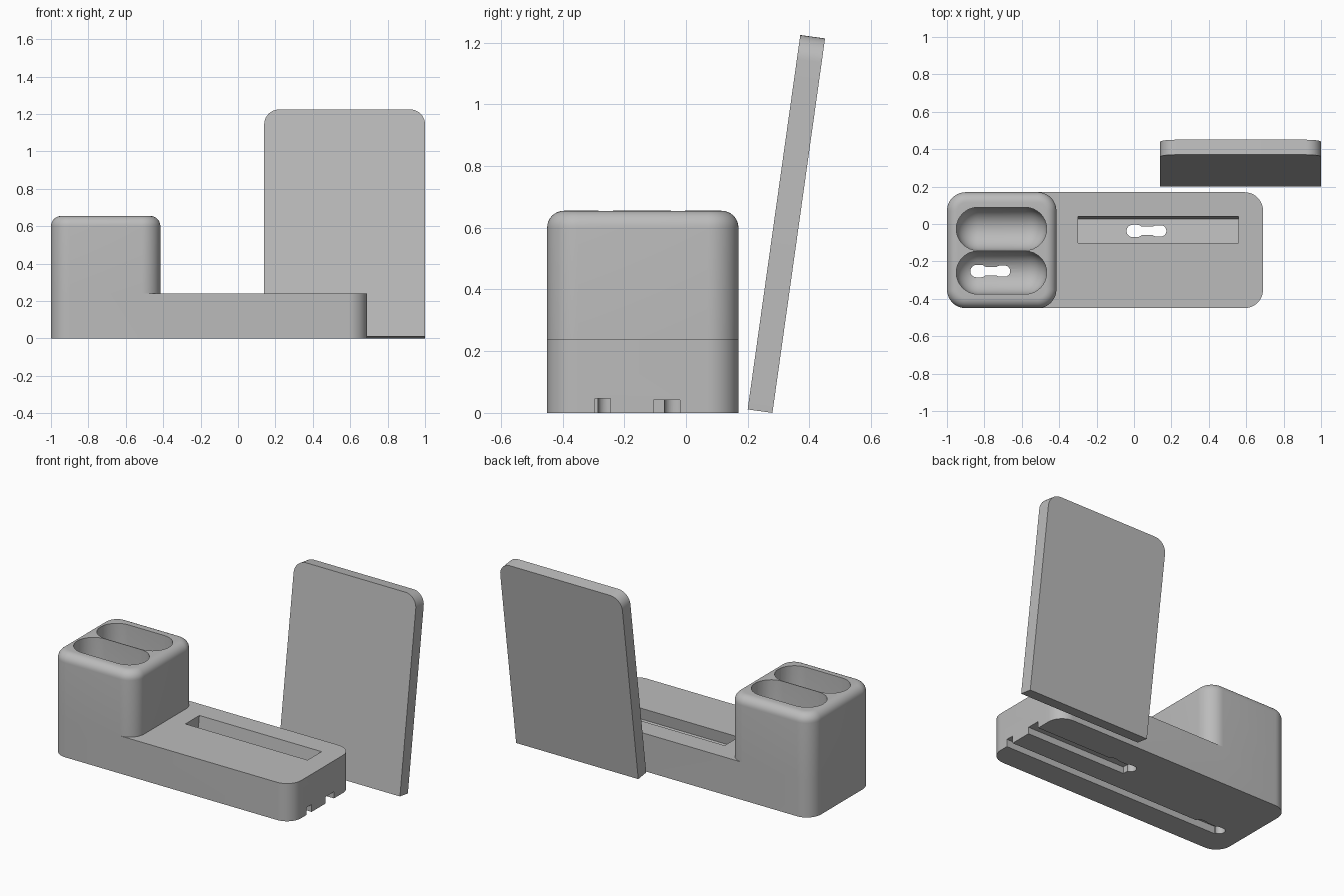
import bpy, bmesh
from math import cos, sin, pi, radians
from mathutils import Matrix, Vector

cube = bpy.data.objects.get("Cube")
if cube:
    bpy.data.objects.remove(cube)

grey = bpy.data.materials.new("light grey")
grey.use_nodes = True
colour = (0.5, 0.5, 0.5, 1)
grey.diffuse_color = colour
grey.node_tree.nodes["Principled BSDF"].inputs["Base Color"].default_value = colour

TILT = radians(8)


def finish(bm, name):
    bmesh.ops.recalc_face_normals(bm, faces=bm.faces[:])
    mesh = bpy.data.meshes.new(name)
    bm.to_mesh(mesh)
    bm.free()
    mesh.materials.append(grey)
    ob = bpy.data.objects.new(name, mesh)
    bpy.context.collection.objects.link(ob)
    return ob


def box_mesh(lo, hi):
    bm = bmesh.new()
    lo, hi = Vector(lo), Vector(hi)
    bmesh.ops.create_cube(bm, size=1)
    for v in bm.verts:
        v.co = (lo + hi) / 2 + v.co * (hi - lo)
    return bm


def bevel(bm, edges, radius, segments):
    bmesh.ops.bevel(bm, geom=edges, offset=radius, segments=segments,
                    profile=0.5, affect='EDGES')


def rounded_block(name, lo, hi, corner, top=0):
    """Block with rounded vertical corners and an optional rounded top rim."""
    bm = box_mesh(lo, hi)
    bevel(bm, [e for e in bm.edges
               if abs(e.verts[0].co.z - e.verts[1].co.z) > 0.01], corner, 12)
    if top:
        bevel(bm, [e for e in bm.edges
                   if all(v.co.z > hi[2] - 0.001 for v in e.verts)], top, 8)
    return finish(bm, name)


def hull(name, points):
    bm = bmesh.new()
    for p in points:
        bm.verts.new(p)
    out = bmesh.ops.convex_hull(bm, input=bm.verts[:])
    spare = {g for g in out["geom_interior"] + out["geom_unused"]
             if isinstance(g, bmesh.types.BMVert)}
    bmesh.ops.delete(bm, geom=list(spare), context='VERTS')
    return finish(bm, name)


def ring(x, y, z, r, n=32):
    return [(x + r * cos(2 * pi * i / n), y + r * sin(2 * pi * i / n), z)
            for i in range(n)]


def pill(name, x0, x1, y, z0, z1, r):
    """Upright prism with semicircular ends."""
    return hull(name, [p for x in (x0 + r, x1 - r) for z in (z0, z1)
                       for p in ring(x, y, z, r)])


def pocket(name, x0, x1, y, floor, top, r):
    """Pill-shaped well with a rounded bottom."""
    pts = []
    for x in (x0 + r, x1 - r):
        pts += ring(x, y, top, r)
        for i in range(9):
            a = pi / 2 * i / 9
            pts += ring(x, y, floor + r - r * sin(a), r * cos(a))
        pts.append((x, y, floor))
    return hull(name, pts)


def combine(target, tool, operation):
    tool.hide_render = True
    mod = target.modifiers.new(operation.lower(), 'BOOLEAN')
    mod.object, mod.operation, mod.solver = tool, operation, 'EXACT'
    bpy.context.view_layer.objects.active = target
    bpy.ops.object.modifier_apply(modifier=mod.name)
    bpy.data.objects.remove(tool)


# Dock body: low base with a tall block at one end
dock = rounded_block("dock_body", (-1, -0.45, 0), (0.69, 0.17, 0.24), 0.1)
tower = rounded_block("tower", (-1, -0.45, 0), (-0.415, 0.17, 0.655), 0.1, 0.055)
combine(dock, tower, 'UNION')

# Two wells in the tower
for y in (-0.26, -0.026):
    combine(dock, pocket("well", -0.95, -0.467, y, 0.34, 0.75, 0.115), 'DIFFERENCE')

# Leaning slot in the base
bm = box_mesh((-0.3, -0.139, -0.095), (0.56, 0, 0.1))
lean = Matrix.Translation((0, 0.04, 0.24)) @ Matrix.Rotation(-TILT, 4, 'X')
bmesh.ops.transform(bm, matrix=lean, verts=bm.verts[:])
combine(dock, finish(bm, "slot"), 'DIFFERENCE')

# Cable channels underneath, open at the right end
for x0, y0, y1, depth in ((-0.87, -0.295, -0.245, 0.047),
                          (-0.04, -0.105, -0.02, 0.042)):
    combine(dock, finish(box_mesh((x0 + 0.03, y0, -0.05), (0.8, y1, depth)),
                         "channel"), 'DIFFERENCE')

# Cable openings: two wide ends joined by a narrow neck
for x, y, top in ((-0.875, -0.252, 0.45), (-0.04, -0.037, 0.2)):
    for a, b, r in ((0, 0.09, 0.033), (0.03, 0.19, 0.023), (0.13, 0.213, 0.03)):
        combine(dock, pill("opening", x + a, x + b, y, -0.05, top, r), 'DIFFERENCE')

# Leaning back plate with rounded upper corners
bm = box_mesh((0.14, -0.081, 0), (1, 0, 1.225))
bevel(bm, [e for e in bm.edges if all(v.co.z > 1 for v in e.verts)
           and abs(e.verts[0].co.y - e.verts[1].co.y) > 0.01], 0.08, 10)
place = Matrix.Translation((0, 0.28, 0)) @ Matrix.Rotation(-TILT, 4, 'X')
bmesh.ops.transform(bm, matrix=place, verts=bm.verts[:])
plate = finish(bm, "back_plate")

# Smooth the rounded surfaces, keep the edges crisp
for ob in (dock, plate):
    bpy.ops.object.select_all(action='DESELECT')
    ob.select_set(True)
    bpy.context.view_layer.objects.active = ob
    bpy.ops.object.shade_smooth_by_angle(angle=radians(30))
